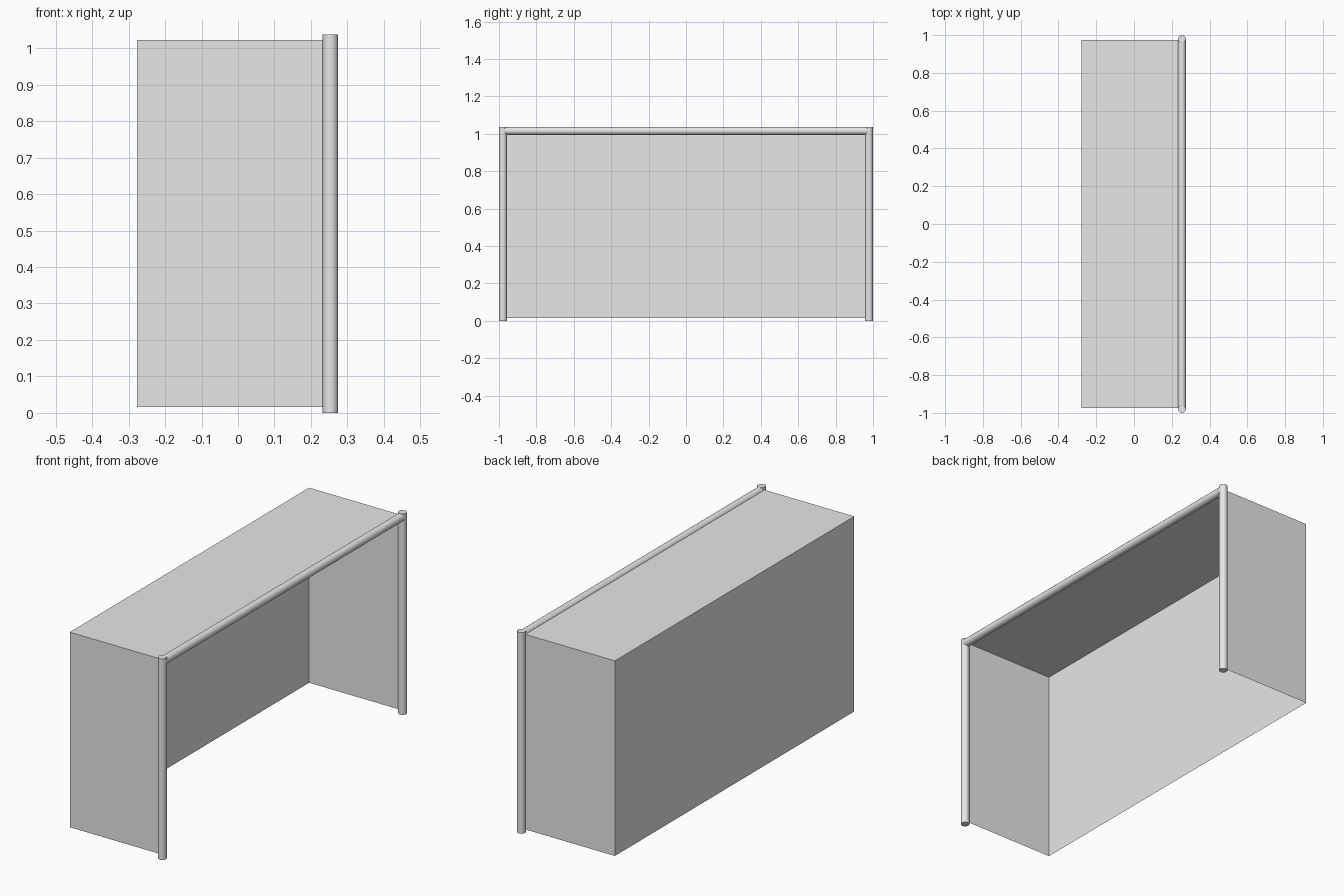
import bpy, bmesh, math

if "Cube" in bpy.data.objects:
    bpy.data.objects.remove(bpy.data.objects["Cube"])

R = 0.0212                      # tube radius
PX, PY, TOP = 0.2535, 0.9788, 1.037


def material(name, v):
    m = bpy.data.materials.new(name)
    m.diffuse_color = (v, v, v, 1)
    m.use_nodes = True
    m.node_tree.nodes["Principled BSDF"].inputs["Base Color"].default_value = m.diffuse_color
    return m


frame_grey = material("frame grey", 0.8)
net_grey = material("net grey", 0.8)


def tube(name, loc, length, rot=(0, 0, 0)):
    bpy.ops.mesh.primitive_cylinder_add(vertices=12, radius=R, depth=length,
                                        location=loc, rotation=rot)
    o = bpy.context.object
    o.name = name
    o.data.materials.append(frame_grey)
    bpy.ops.object.shade_smooth_by_angle(angle=math.radians(40))
    return o


# Goal frame: two posts and a crossbar
for side, s in (("left", -1), ("right", 1)):
    tube(side + "_post", (PX, s * PY, TOP / 2), TOP)
tube("crossbar", (PX, 0, TOP - R), 2 * PY, (math.pi / 2, 0, 0))

# Net: thin sheet box, open at the goal mouth and underneath
x0, x1, y1, z0, z1 = -0.277, PX, 0.975, 0.016, 1.022
bm = bmesh.new()
bmesh.ops.create_cube(bm, size=1)
for v in bm.verts:
    v.co = (x1 if v.co.x > 0 else x0, y1 if v.co.y > 0 else -y1,
            z1 if v.co.z > 0 else z0)
bm.normal_update()
bmesh.ops.delete(bm, geom=[f for f in bm.faces
                           if f.normal.x > 0.5 or f.normal.z < -0.5],
                 context='FACES')
me = bpy.data.meshes.new("net")
bm.to_mesh(me)
bm.free()
me.materials.append(net_grey)
bpy.context.collection.objects.link(bpy.data.objects.new("net", me))
